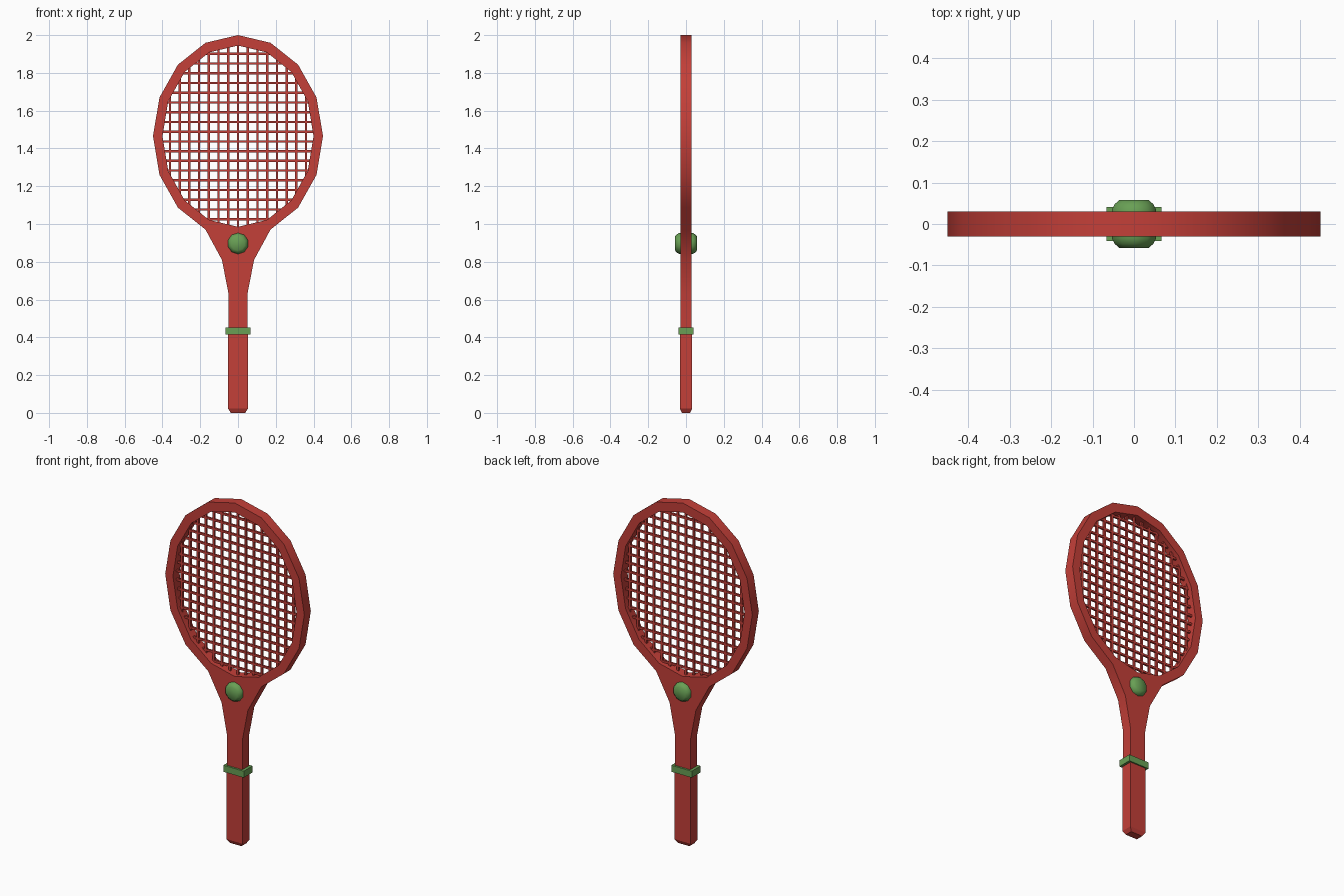
import bpy, bmesh, math
from mathutils import Matrix, Vector

if "Cube" in bpy.data.objects:
    bpy.data.objects.remove(bpy.data.objects["Cube"])

CZ = 1.465          # centre height of the head
RIN = (0.40, 0.48)  # inner radii of the hoop
ROUT = (0.45, 0.535)


def material(name, rgb):
    m = bpy.data.materials.new(name)
    m.diffuse_color = (*rgb, 1)
    m.use_nodes = True
    m.node_tree.nodes["Principled BSDF"].inputs["Base Color"].default_value = m.diffuse_color
    return m


RED = material("red", (0.55, 0.05, 0.04))
GREEN = material("green", (0.14, 0.35, 0.09))


def finish(bm, name, mat, smooth=None):
    bmesh.ops.recalc_face_normals(bm, faces=bm.faces[:])
    me = bpy.data.meshes.new(name)
    bm.to_mesh(me)
    bm.free()
    me.materials.append(mat)
    ob = bpy.data.objects.new(name, me)
    bpy.context.collection.objects.link(ob)
    if smooth:
        bpy.ops.object.select_all(action='DESELECT')
        ob.select_set(True)
        bpy.context.view_layer.objects.active = ob
        bpy.ops.object.shade_smooth_by_angle(angle=math.radians(smooth))
    return ob


def ellipse(r, k):
    a = math.radians(22.5 * k)
    return (r[0] * math.sin(a), CZ + r[1] * math.cos(a))


def loft(bm, rings):
    loops = [[bm.verts.new(p) for p in ring] for ring in rings]
    n = len(loops[0])
    for a, b in zip(loops, loops[1:]):
        for i in range(n):
            bm.faces.new((a[i], a[(i + 1) % n], b[(i + 1) % n], b[i]))
    bm.faces.new(loops[0])
    bm.faces.new(loops[-1])


def rect(hx, hy, z):
    return [(-hx, -hy, z), (hx, -hy, z), (hx, hy, z), (-hx, hy, z)]


# Hoop, throat and shaft: one outline with a hole, given thickness
throat = [(0.085, 0.81), (0.05, 0.63), (0.049, 0.41)]
right = [ellipse(ROUT, k) for k in range(8)] + throat
outer = right + [(-x, z) for x, z in reversed(right[1:])]
inner = [ellipse(RIN, k) for k in range(16)]
bm = bmesh.new()
edges = []
for loop in (outer, inner):
    vs = [bm.verts.new((x, -0.03, z)) for x, z in loop]
    edges += [bm.edges.new((vs[i - 1], vs[i])) for i in range(len(vs))]
bmesh.ops.triangle_fill(bm, use_beauty=True, edges=edges)
ext = bmesh.ops.extrude_face_region(bm, geom=bm.faces[:], use_keep_orig=True)
bmesh.ops.translate(bm, vec=(0, 0.06, 0),
                    verts=[g for g in ext["geom"] if isinstance(g, bmesh.types.BMVert)])
bmesh.ops.dissolve_limit(bm, angle_limit=0.01, verts=bm.verts[:], edges=bm.edges[:])
finish(bm, "frame", RED, 30)

# Handle with a chamfered butt
bm = bmesh.new()
loft(bm, [rect(0.038, 0.022, 0), rect(0.052, 0.033, 0.022), rect(0.052, 0.033, 0.425)])
finish(bm, "handle", RED)

# Green collar above the grip
bm = bmesh.new()
loft(bm, [rect(0.066, 0.041, 0.415), rect(0.066, 0.041, 0.453)])
finish(bm, "collar", GREEN)

# Green boss passing through the throat
bm = bmesh.new()
prof = [(0.037, 0.058), (0.049, 0.048), (0.056, 0.035)]
prof = [(r, -y) for r, y in prof] + prof[::-1]
loft(bm, [[(r * math.sin(math.tau * i / 10), y, 0.897 + r * math.cos(math.tau * i / 10))
           for i in range(10)] for r, y in prof])
finish(bm, "throat_boss", GREEN, 60)


# Strings: thin square bars clipped to the hoop opening
def bar(bm, centre, size):
    bmesh.ops.create_cube(bm, size=1, matrix=Matrix.Translation(Vector(centre))
                          @ Matrix.Diagonal((*size, 1)))


STEP, W = 0.0515, 0.012
bm = bmesh.new()
for k in range(-7, 8):
    x = k * STEP
    h = RIN[1] * math.sqrt(1 - (x / RIN[0]) ** 2) + 0.01
    bar(bm, (x, 0, CZ), (W, W, 2 * h))
finish(bm, "main_strings", RED)
bm = bmesh.new()
for k in range(18):
    z = (k - 8.5) * STEP
    h = RIN[0] * math.sqrt(1 - (z / RIN[1]) ** 2) + 0.01
    bar(bm, (0, 0, CZ + z - 0.002), (2 * h, W * 0.95, W))
finish(bm, "cross_strings", RED)
